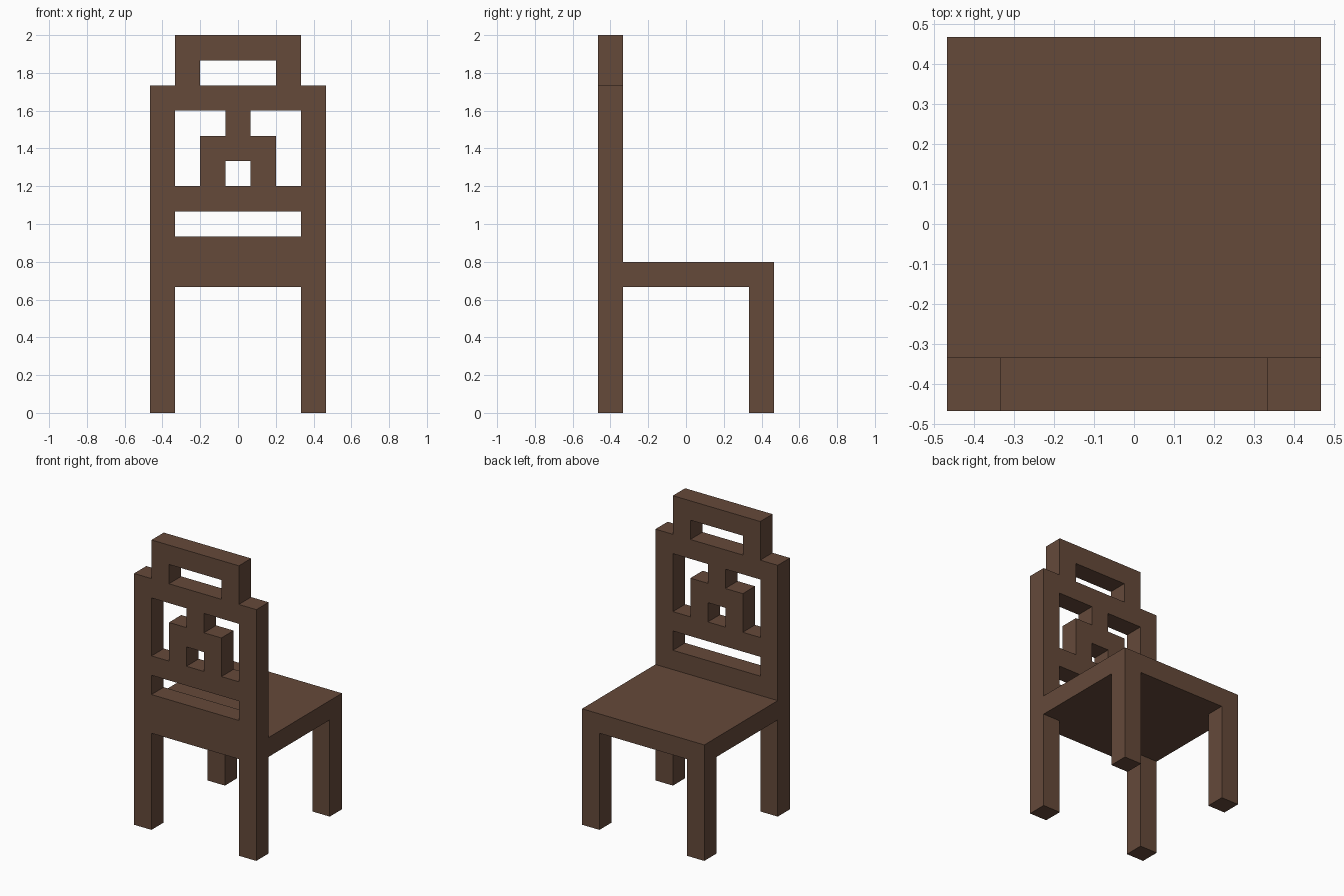
import bpy, bmesh
from mathutils import Matrix, Vector

U = 2 / 15  # one plank thickness; all sizes below are in planks

cube = bpy.data.objects.get("Cube")
if cube:
    bpy.data.objects.remove(cube, do_unlink=True)

# Dark brown wood
wood = bpy.data.materials.new("brown wood")
wood.use_nodes = True
colour = (0.130, 0.067, 0.042, 1)
wood.diffuse_color = colour
bsdf = next(n for n in wood.node_tree.nodes if n.type == 'BSDF_PRINCIPLED')
bsdf.inputs["Base Color"].default_value = colour


def add_object(name, mesh):
    mesh.name = name
    mesh.materials.clear()
    mesh.materials.append(wood)
    ob = bpy.data.objects.new(name, mesh)
    bpy.context.collection.objects.link(ob)
    return ob


def box(name, low, high):
    low, high = Vector(low) * U, Vector(high) * U
    bm = bmesh.new()
    bmesh.ops.create_cube(bm, size=1)
    bmesh.ops.scale(bm, vec=high - low, verts=bm.verts)
    bmesh.ops.translate(bm, vec=(low + high) / 2, verts=bm.verts)
    mesh = bpy.data.meshes.new(name)
    bm.to_mesh(mesh)
    bm.free()
    return add_object(name, mesh)


def mirrored(half):
    return half + [(-x, z) for x, z in reversed(half)]


def flipped(loop):
    return [(-x, z) for x, z in reversed(loop)]


def rect(x, z0, z1):
    return mirrored([(x, z0), (x, z1)])


def cut_panel(name, loops, y):
    """Extrude an outline with holes into a panel one plank thick."""
    curve = bpy.data.curves.new(name, 'CURVE')
    curve.dimensions = '2D'
    curve.fill_mode = 'BOTH'
    curve.extrude = U / 2
    for loop in loops:
        spline = curve.splines.new('POLY')
        spline.points.add(len(loop) - 1)
        for p, (x, z) in zip(spline.points, loop):
            p.co = (x * U, z * U, 0, 1)
        spline.use_cyclic_u = True
    temp = bpy.data.objects.new(name + "_profile", curve)
    bpy.context.collection.objects.link(temp)
    graph = bpy.context.evaluated_depsgraph_get()
    mesh = bpy.data.meshes.new_from_object(temp.evaluated_get(graph))
    bpy.data.objects.remove(temp, do_unlink=True)
    bpy.data.curves.remove(curve)
    bm = bmesh.new()
    bm.from_mesh(mesh)
    bmesh.ops.remove_doubles(bm, verts=bm.verts, dist=0.001)
    turn = Matrix.Translation((0, y * U, 0)) @ Matrix.Rotation(1.5707963, 4, 'X')
    bmesh.ops.transform(bm, matrix=turn, verts=bm.verts)
    bmesh.ops.recalc_face_normals(bm, faces=bm.faces)
    for f in bm.faces:
        f.smooth = False
    bm.to_mesh(mesh)
    bm.free()
    return add_object(name, mesh)


# Backrest with its two legs, stepped crest and cut-out ornament
outline = mirrored([(2.5, 5), (2.5, 0), (3.5, 0), (3.5, 13), (2.5, 13), (2.5, 15)])
side_hole = [(1.5, 9), (2.5, 9), (2.5, 12), (0.5, 12), (0.5, 11), (1.5, 11)]
holes = [
    rect(2.5, 7, 8),      # slot above the seat
    side_hole,            # openings around the ornament
    flipped(side_hole),
    rect(0.5, 9, 10),     # hole in the ornament
    rect(1.5, 13, 14),    # hand hold in the crest
]
cut_panel("backrest_and_legs", [outline] + holes, -3)

# Seat
box("seat", (-3.5, -2.5, 5), (3.5, 3.5, 6))

# Legs at the open side of the seat
for side, x in (("right", -3.5), ("left", 2.5)):
    box(side + "_seat_leg", (x, 2.5, 0), (x + 1, 3.5, 5))
